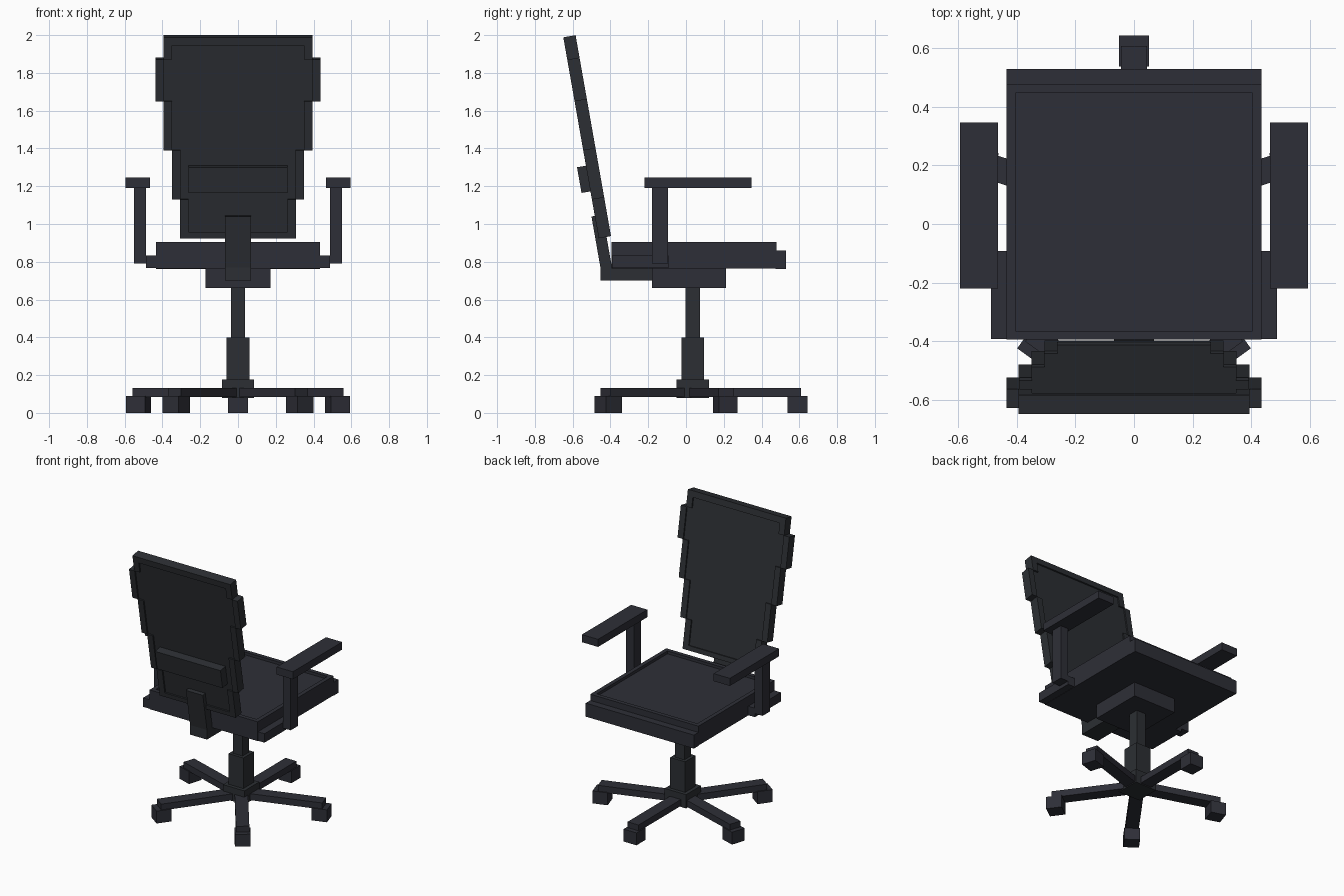
import bpy, bmesh, math
from mathutils import Matrix, Vector

if "Cube" in bpy.data.objects:
    bpy.data.objects.remove(bpy.data.objects["Cube"])


def material(name, rgb):
    m = bpy.data.materials.new(name)
    m.diffuse_color = (*rgb, 1)
    m.use_nodes = True
    m.node_tree.nodes["Principled BSDF"].inputs["Base Color"].default_value = m.diffuse_color
    return m


SLATE = material("dark slate", (0.027, 0.028, 0.038))
CHARCOAL = material("charcoal", (0.025, 0.028, 0.033))

# Tilted frame of the backrest: origin at its lower seat-side edge
TILT = Matrix.Translation((0, -0.397, 0.936)) @ Matrix.Rotation(math.radians(10), 4, 'X')
CENTRE = Matrix.Translation((0, 0.036, 0))


def boxes(name, spans, mat, matrix=Matrix(), mirror=False):
    """One object made of boxes, each given as (x0, x1, y0, y1, z0, z1)."""
    bm = bmesh.new()
    if mirror:
        spans = spans + [(-b, -a, *rest) for a, b, *rest in spans]
    for x0, x1, y0, y1, z0, z1 in spans:
        size = Matrix.Diagonal((x1 - x0, y1 - y0, z1 - z0, 1))
        mid = Matrix.Translation(Vector((x0 + x1, y0 + y1, z0 + z1)) / 2)
        bmesh.ops.create_cube(bm, size=1, matrix=matrix @ mid @ size)
    mesh = bpy.data.meshes.new(name)
    bm.to_mesh(mesh)
    bm.free()
    mesh.materials.append(mat)
    ob = bpy.data.objects.new(name, mesh)
    bpy.context.collection.objects.link(ob)
    return ob


def block(name, hx, y0, y1, z0, z1, mat, matrix=Matrix()):
    return boxes(name, [(-hx, hx, y0, y1, z0, z1)], mat, matrix)


# Five-spoke base with casters
for i in range(5):
    turn = CENTRE @ Matrix.Rotation(math.radians(72 * i), 4, 'Z')
    block(f"base_leg_{i + 1}", 0.044, 0, 0.572, 0.085, 0.132, SLATE, turn)
    block(f"caster_{i + 1}", 0.052, 0.502, 0.607, 0, 0.09, SLATE, turn)

# Central column
block("hub", 0.086, -0.086, 0.086, 0.078, 0.178, CHARCOAL, CENTRE)
block("column_sleeve", 0.06, -0.06, 0.06, 0.17, 0.4, CHARCOAL, CENTRE)
block("gas_lift", 0.038, -0.038, 0.038, 0.39, 0.67, CHARCOAL, CENTRE)
block("tilt_mechanism", 0.172, -0.18, 0.212, 0.662, 0.79, SLATE)

# Seat with a shallow recessed cushion and a lower front lip
seat = block("seat", 0.435, -0.395, 0.478, 0.765, 0.905, SLATE)
bm = bmesh.new()
bm.from_mesh(seat.data)
bm.faces.ensure_lookup_table()
top = max(bm.faces, key=lambda f: f.calc_center_median().z)
bmesh.ops.inset_region(bm, faces=[top], thickness=0.043)
ring = bmesh.ops.extrude_discrete_faces(bm, faces=[top])["faces"]
bmesh.ops.translate(bm, verts=ring[0].verts, vec=(0, 0, -0.02))
bm.to_mesh(seat.data)
bm.free()
block("seat_front_lip", 0.435, 0.475, 0.53, 0.762, 0.86, SLATE)

# Armrests
boxes("arm_brackets", [(0.43, 0.488, -0.393, -0.093, 0.767, 0.832)], SLATE, mirror=True)
boxes("arm_posts", [(0.486, 0.55, -0.18, -0.095, 0.792, 1.2)], SLATE, mirror=True)
boxes("arm_pads", [(0.465, 0.595, -0.22, 0.346, 1.19, 1.245)], SLATE, mirror=True)

# Backrest: stepped sections (outer half width, lower end, upper end)
T, RIM, H = 0.066, 0.045, 1.08
sections = [(0.306, 0, 0.208), (0.35, 0.208, 0.472), (0.394, 0.472, 0.736),
            (0.436, 0.736, 0.96), (0.394, 0.96, H)]
boxes("back_side_rails", [(w - RIM, w, -T, 0, a, b) for w, a, b in sections],
      CHARCOAL, TILT, mirror=True)
boxes("back_panel", [(-w + RIM, w - RIM, -T + 0.01, -0.01, max(a, 0.02), min(b, H - 0.02))
                     for w, a, b in sections], CHARCOAL, TILT)
block("back_bottom_rail", 0.306 - RIM, -T, 0, 0, 0.033, CHARCOAL, TILT)
block("back_top_rail", 0.394 - RIM, -T, 0, H - 0.045, H, CHARCOAL, TILT)
block("lumbar_pad", 0.263, -T - 0.048, -0.03, 0.252, 0.39, CHARCOAL, TILT)

# Support joining the backrest to the mechanism
block("back_support", 0.068, -0.084, -0.024, -0.17, 0.12, CHARCOAL, TILT)
block("support_arm", 0.068, -0.453, -0.17, 0.7, 0.775, CHARCOAL)
